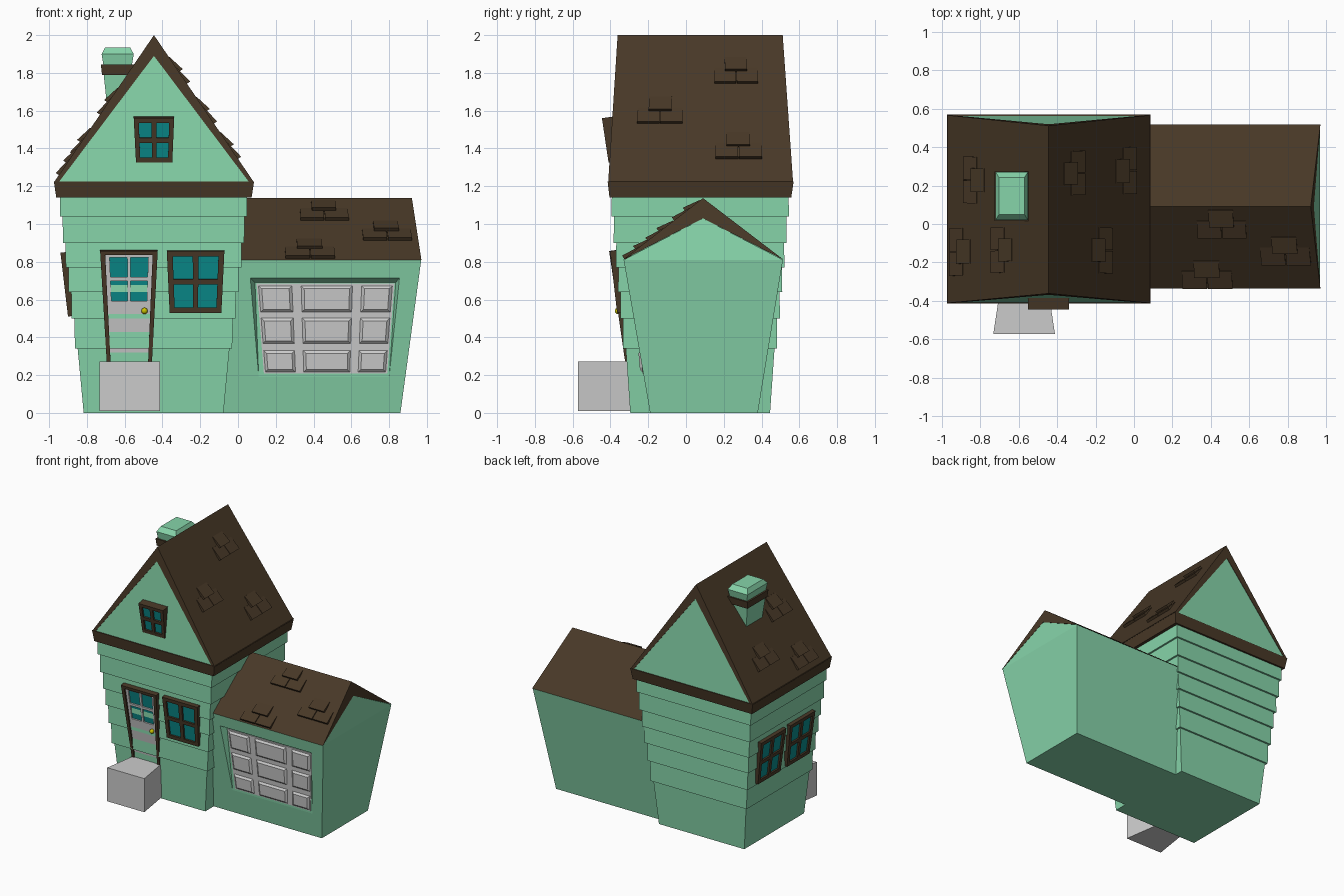
import bpy, bmesh
from mathutils import Vector as V

if "Cube" in bpy.data.objects:
    bpy.data.objects.remove(bpy.data.objects["Cube"])


def mat(name, c):
    m = bpy.data.materials.new(name)
    m.diffuse_color = (*c, 1)
    m.use_nodes = True
    m.node_tree.nodes["Principled BSDF"].inputs["Base Color"].default_value = m.diffuse_color
    return m


GREEN = mat("mint_green", (0.24, 0.66, 0.40))
BROWN = mat("dark_brown", (0.065, 0.04, 0.02))
TEAL = mat("teal_glass", (0.003, 0.26, 0.26))
YELLOW = mat("yellow", (0.6, 0.55, 0.0))


def mesh(name, verts, faces, material=None):
    me = bpy.data.meshes.new(name)
    me.from_pydata([tuple(v) for v in verts], [], faces)
    bm = bmesh.new()
    bm.from_mesh(me)
    bmesh.ops.recalc_face_normals(bm, faces=bm.faces)
    bm.to_mesh(me)
    bm.free()
    ob = bpy.data.objects.new(name, me)
    bpy.context.collection.objects.link(ob)
    if material:
        me.materials.append(material)
    return ob


def hexes(name, blocks, material=None):
    """One object from blocks, each 4 lower + 4 upper corners."""
    vs, fs = [], []
    for b in blocks:
        o = len(vs)
        vs += b
        for f in ((3, 2, 1, 0), (4, 5, 6, 7), (0, 1, 5, 4), (1, 2, 6, 5), (2, 3, 7, 6), (3, 0, 4, 7)):
            fs.append([o + i for i in f])
    return mesh(name, vs, fs, material)


def rect(x0, x1, y0, y1, z):
    return [(x0, y0, z), (x1, y0, z), (x1, y1, z), (x0, y1, z)]


def prism(name, start, end, material):
    n = len(start)
    fs = [list(range(n))[::-1], list(range(n, 2 * n))]
    fs += [[i, (i + 1) % n, n + (i + 1) % n, n + i] for i in range(n)]
    return mesh(name, start + end, fs, material)


class Panel:
    """Slanted quad (BL, BR, TR, TL seen from outside) that carries slabs in u, v."""

    def __init__(self, *c):
        self.c = [V(p) for p in c]
        self.n = (self.c[1] - self.c[0]).cross(self.c[3] - self.c[0]).normalized()

    def p(self, u, v, h):
        a, b, c, d = self.c
        return a.lerp(b, u).lerp(d.lerp(c, u), v) + self.n * h

    def slab(self, u0, u1, v0, v1, h0, h1, bu=0, bv=0, htop=None):
        ht = h1 if htop is None else htop
        low = [self.p(u, v, h0) for u, v in ((u0, v0), (u1, v0), (u1, v1), (u0, v1))]
        top = [self.p(u0 + bu, v0 + bv, h1), self.p(u1 - bu, v0 + bv, h1),
               self.p(u1 - bu, v1 - bv, ht), self.p(u0 + bu, v1 - bv, ht)]
        return low + top


def window(name, q, fu, fv, back):
    bars = [(0, fu, 0, 1), (1 - fu, 1, 0, 1), (.5 - fu / 2, .5 + fu / 2, fv, 1 - fv)]
    bars += [(fu, 1 - fu, 0, fv), (fu, 1 - fu, 1 - fv, 1), (fu, 1 - fu, .5 - fv / 2, .5 + fv / 2)]
    hexes(name + "_frame", [q.slab(*b, back, 0) for b in bars], BROWN)
    hexes(name + "_glass", [q.slab(fu / 2, 1 - fu / 2, fv / 2, 1 - fv / 2, back, -.013)], TEAL)


def shingles(name, q, spots, du, dv):
    blocks = []
    for u, v in spots:
        for k in (-1, 1):
            c = u + k * du / 4
            blocks.append(q.slab(c - du * .24, c + du * .24, v - dv / 2, v + dv * .1, -.01, .02, htop=.003))
        blocks.append(q.slab(u - du * .25, u + du * .25, v - dv * .05, v + dv / 2, -.01, .025, htop=.003))
    hexes(name, blocks, BROWN)


# House walls: flared clapboard tiers
CX, CY = -.447, .075
zs = [0, .34, .5, .64, .77, .9, 1.04, 1.16]


def ring(z, d):
    hx, hy = .365 + .114 * z + d, .365 + .09 * z + d
    return rect(CX - hx, CX + hx, CY - hy, CY + hy, z)


hexes("house_clapboard_walls",
      [ring(a, .012 if a else .005) + ring(b, -.002) for a, b in zip(zs, zs[1:])], GREEN)
hexes("eave_band", [rect(-.962, .072, -.405, .557, 1.14) + rect(-.975, .085, -.415, .57, 1.225)], BROWN)


# Main roof and gable infill, both ends leaning inwards
def ends(profile, inset):
    f = lambda z: (z - 1.22) / .78
    return ([(x, -.412 + .05 * f(z) + inset, z) for x, z in profile],
            [(x, .567 - .055 * f(z) - inset, z) for x, z in profile])


prism("main_roof", *ends([(-.975, 1.22), (-.95, 1.22), (-.445, 1.89), (.06, 1.22), (.085, 1.22), (-.445, 2)], 0), BROWN)
prism("main_gables", *ends([(-.95, 1.22), (.06, 1.22), (-.445, 1.89)], .003), GREEN)
right = Panel((.085, -.412, 1.22), (.085, .567, 1.22), (-.445, .512, 2), (-.445, -.362, 2))
left = Panel((-.975, .567, 1.22), (-.975, -.412, 1.22), (-.445, -.362, 2), (-.445, .512, 2))
shingles("right_roof_shingles", right, [(.71, .76), (.71, .25), (.27, .49)], .26, .18)
shingles("left_roof_shingles", left, [(.34, .28), (.73, .14), (.73, .55)], .26, .18)

# Chimney
hexes("chimney_stack", [rect(-.68, -.59, .06, .23, 1.5) + rect(-.712, -.562, .03, .26, 1.8)], GREEN)
hexes("chimney_band", [rect(-.72, -.556, .022, .268, 1.79) + rect(-.726, -.55, .016, .274, 1.845)], BROWN)
hexes("chimney_cap", [rect(-.712, -.562, .03, .26, 1.84) + rect(-.722, -.552, .02, .272, 1.9),
                      rect(-.722, -.552, .02, .272, 1.9) + rect(-.703, -.571, .05, .242, 1.935)], GREEN)

# Windows of the house
window("front_window", Panel((-.362, -.365, .53), (-.088, -.365, .53), (-.072, -.402, .857), (-.377, -.402, .857)), .1, .085, -.05)
window("gable_window", Panel((-.54, -.41, 1.325), (-.348, -.41, 1.325), (-.338, -.445, 1.56), (-.552, -.445, 1.56)), .12, .11, -.07)
for i, y in enumerate((.255, -.105)):
    window("left_window_%d" % (i + 1), Panel((-.9, y + .14, .51), (-.9, y - .14, .51),
                                             (-.94, y - .155, .848), (-.94, y + .155, .848)), .1, .085, -.06)

# Front door: frame, leaf, glass, knob and step
door = Panel((-.692, -.315, .22), (-.458, -.315, .22), (-.425, -.407, .857), (-.73, -.407, .857))
hexes("door_frame", [door.slab(*b, -.06, 0) for b in ((0, .085, 0, 1), (.915, 1, 0, 1), (.085, .915, .965, 1))], BROWN)
leaf = [(.085, .915, 0, .58), (.085, .16, .58, .965), (.84, .915, .58, .965),
        (.47, .53, .58, .965), (.16, .84, .75, .78), (.16, .84, .945, .965)]
hexes("door_leaf", [door.slab(*b, -.06, -.012) for b in leaf])
hexes("door_glass", [door.slab(.12, .88, .56, .96, -.06, -.022)], TEAL)
bpy.ops.mesh.primitive_uv_sphere_add(segments=12, ring_count=8, radius=.017, location=(-.495, -.36, .54))
knob = bpy.context.object
knob.name = "door_knob"
knob.data.materials.append(YELLOW)
bpy.ops.object.shade_smooth_by_angle()
tread = [(-.733, -.572), (-.412, -.572), (-.455, -.29), (-.69, -.29)]
hexes("door_step", [[(x, y, .01) for x, y in tread] + [(x, y, .273) for x, y in tread]])

# Garage walls, front face with a recess that is deepest at the top
wall = Panel((-.09, -.19, 0), (.86, -.19, 0), (.97, -.33, .81), (-.05, -.33, .81))


def on_wall(x, z, dy=0):
    return (x, -.19 - .14 * z / .81 + dy, z)


gv = list(wall.c) + [on_wall(.11, .19), on_wall(.8, .19), on_wall(.855, .715), on_wall(.065, .715),
                     on_wall(.835, .69, .045), on_wall(.09, .69, .045),
                     (-.09, .38, 0), (.86, .38, 0), (.97, .513, .81), (-.05, .513, .81),
                     (.936, .09, 1.03), (-.05, .09, 1.03)]
gf = [(0, 1, 5, 4), (1, 2, 6, 5), (2, 3, 7, 6), (3, 0, 4, 7), (7, 6, 8, 9), (6, 5, 8), (4, 7, 9), (4, 5, 8, 9),
      (1, 11, 12, 2), (2, 12, 14), (11, 10, 13, 12), (0, 10, 11, 1), (10, 0, 3, 13), (13, 3, 15),
      (3, 2, 14, 15), (12, 13, 15, 14)]
mesh("garage_walls", gv, gf, GREEN)

# Garage door: slab with bevelled panels
gd = Panel(on_wall(.137, .21, .002), on_wall(.79, .21, .002), on_wall(.828, .685, .044), on_wall(.098, .685, .044))
blocks = [gd.slab(0, 1, 0, 1, -.01, .006)]
for v0, v1 in ((.01, .26), (.33, .62), (.68, .98)):
    for u0, u1 in ((.01, .26), (.32, .70), (.76, .99)):
        blocks.append(gd.slab(u0, u1, v0, v1, .004, .018, .025, .035))
hexes("garage_door", blocks)

# Garage roof with shingles
prof = [(-.335, .81), (.09, 1.03), (.518, .81), (.09, 1.137)]
prism("garage_roof", [(-.06, y, z) for y, z in prof],
      [(.971 - .05 * (z - .81) / .325, y, z) for y, z in prof], BROWN)
slope = Panel((-.06, -.335, .81), (.971, -.335, .81), (.92, .09, 1.137), (-.06, .09, 1.137))
shingles("garage_roof_shingles", slope, [(.52, .80), (.84, .47), (.43, .18)], .26, .32)
